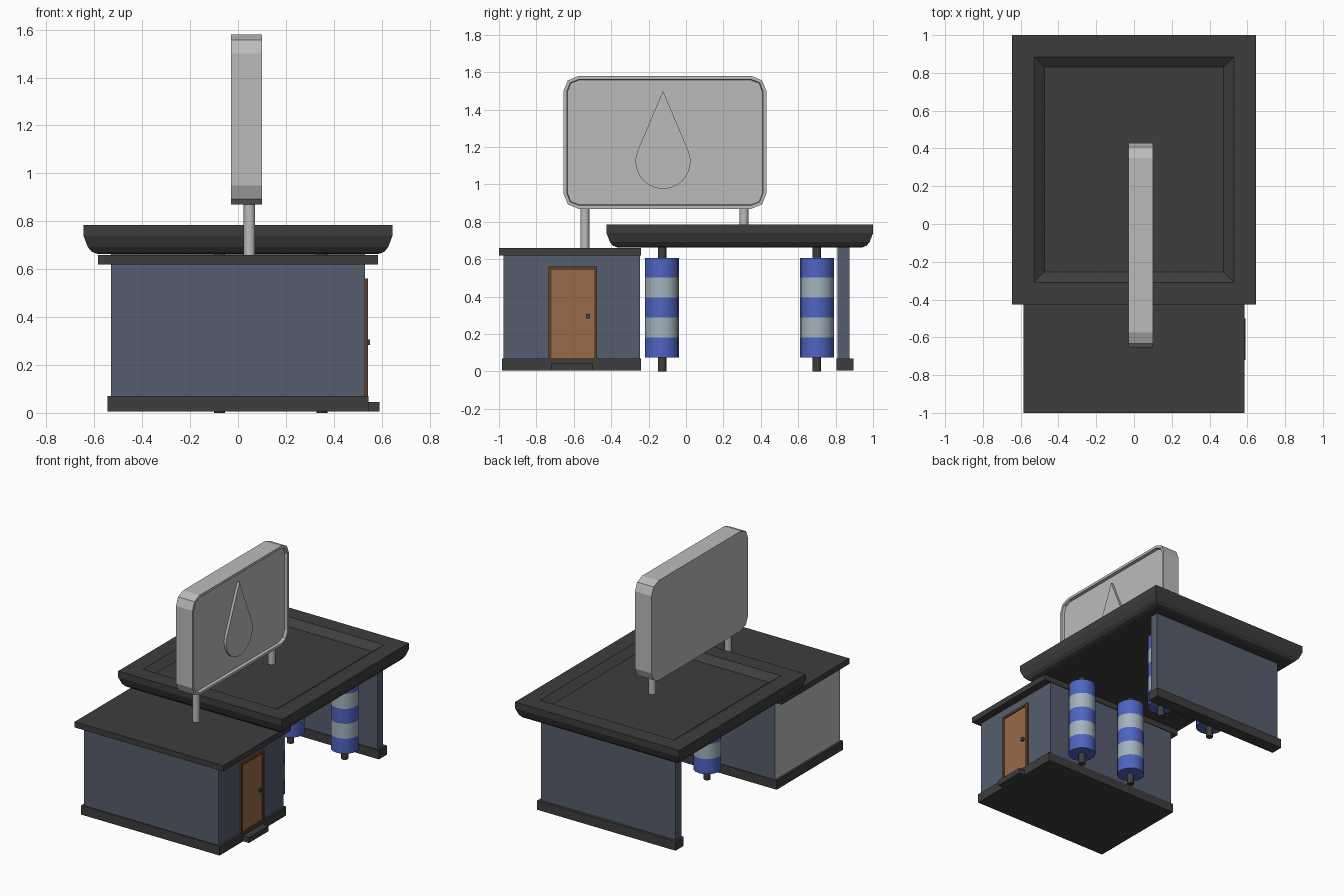
import bpy, bmesh, math
from mathutils import Matrix

if "Cube" in bpy.data.objects:
    bpy.data.objects.remove(bpy.data.objects["Cube"])


def material(name, rgb):
    m = bpy.data.materials.new(name)
    m.use_nodes = True
    m.diffuse_color = (*rgb, 1)
    m.node_tree.nodes["Principled BSDF"].inputs["Base Color"].default_value = (*rgb, 1)
    return m


DARK = material("dark trim", (0.047, 0.047, 0.047))
WALL = material("slate wall", (0.09, 0.109, 0.156))
GREY = material("light grey", (0.5, 0.5, 0.5))
DOOR = material("door wood", (0.32, 0.147, 0.069))
FRAME = material("frame wood", (0.12, 0.05, 0.02))
BLUE = material("brush blue", (0.077, 0.127, 0.54))
PALE = material("brush pale", (0.37, 0.45, 0.51))
KNOB = material("knob steel", (0.04, 0.07, 0.11))


def finish(name, bm, *mats):
    bmesh.ops.recalc_face_normals(bm, faces=bm.faces)
    me = bpy.data.meshes.new(name)
    bm.to_mesh(me)
    bm.free()
    for m in mats:
        me.materials.append(m)
    ob = bpy.data.objects.new(name, me)
    bpy.context.collection.objects.link(ob)
    return ob


def box_mesh(x, y, z):
    """Box from three (low, high) ranges."""
    bm = bmesh.new()
    bmesh.ops.create_cube(bm, size=1)
    for v in bm.verts:
        v.co = [r[0] if c < 0 else r[1] for c, r in zip(v.co, (x, y, z))]
    return bm


def box(name, x, y, z, mat):
    return finish(name, box_mesh(x, y, z), mat)


def cylinder(name, x, y, z0, z1, r, mat, sides=16):
    bm = bmesh.new()
    bmesh.ops.create_cone(bm, cap_ends=True, segments=sides, radius1=r, radius2=r, depth=z1 - z0,
                          matrix=Matrix.Translation((x, y, (z0 + z1) / 2)))
    ob = finish(name, bm, mat)
    bpy.ops.object.select_all(action='DESELECT')
    ob.select_set(True)
    bpy.context.view_layer.objects.active = ob
    bpy.ops.object.shade_smooth_by_angle(angle=math.radians(35))
    return ob


# Office: walls with one plain grey side, plinth, roof and step
bm = box_mesh((-0.53, 0.53), (-0.975, -0.245), (0.07, 0.62))
bm.normal_update()
for f in bm.faces:
    f.material_index = int(f.normal.x < -0.5)
finish("office_walls", bm, WALL, GREY)
box("office_plinth", (-0.545, 0.545), (-0.985, -0.24), (0.005, 0.07), DARK)
box("office_roof", (-0.585, 0.585), (-1, -0.24), (0.62, 0.66), DARK)
box("door_step", (0.54, 0.59), (-0.72, -0.5), (0.005, 0.045), DARK)

# Door with frame and knob
box("door", (0.52, 0.534), (-0.722, -0.49), (0.07, 0.545), DOOR)
for name, y, z in (("door_jamb_front", (-0.735, -0.72), (0.07, 0.56)),
                   ("door_jamb_back", (-0.492, -0.477), (0.07, 0.56)),
                   ("door_lintel", (-0.72, -0.492), (0.543, 0.56))):
    box(name, (0.52, 0.542), y, z, FRAME)
box("door_knob", (0.53, 0.55), (-0.535, -0.513), (0.284, 0.306), KNOB)

# Rear supporting wall
box("rear_wall", (-0.53, 0.53), (0.81, 0.875), (0.07, 0.67), WALL)
box("rear_wall_plinth", (-0.545, 0.545), (0.805, 0.895), (0.005, 0.07), DARK)

# Canopy: rectangular rings lofted from the underside to the sunken top
bm = bmesh.new()
rings = []
for inset, z in ((0.06, 0.663), (0.035, 0.672), (0.018, 0.692), (0, 0.74),
                 (0, 0.785), (0.115, 0.785), (0.17, 0.745)):
    x, lo, hi = 0.645 - inset, -0.425 + inset, 1 - inset
    rings.append([bm.verts.new((sx, sy, z)) for sx, sy in
                  ((-x, lo), (x, lo), (x, hi), (-x, hi))])
for a, b in zip(rings, rings[1:]):
    for i in range(4):
        j = (i + 1) % 4
        bm.faces.new((a[i], a[j], b[j], b[i]))
bm.faces.new(rings[0])
bm.faces.new(rings[-1])
finish("canopy", bm, DARK)

# Striped brushes on dark spindles
BANDS, LOW, HIGH = 5, 0.075, 0.608
step = (HIGH - LOW) / BANDS
for i, x in enumerate((-0.077, 0.35)):
    for j, y in enumerate((-0.128, 0.70)):
        tag = f"{i + 1}_{j + 1}"
        cylinder("spindle_" + tag, x, y, 0, 0.67, 0.023, DARK, 12)
        bm = bmesh.new()
        levels = []
        for k in range(BANDS + 1):
            ring = bmesh.ops.create_circle(bm, segments=16, radius=0.091, matrix=Matrix.Translation(
                (x, y, LOW + k * step)), cap_ends=k in (0, BANDS))["verts"]
            levels.append(ring)
        for k, (a, b) in enumerate(zip(levels, levels[1:])):
            for s in range(16):
                t = (s + 1) % 16
                f = bm.faces.new((a[s], a[t], b[t], b[s]))
                f.material_index = k % 2
        brush = finish("brush_" + tag, bm, BLUE, PALE)
        bpy.ops.object.select_all(action='DESELECT')
        brush.select_set(True)
        bpy.context.view_layer.objects.active = brush
        bpy.ops.object.shade_smooth_by_angle(angle=math.radians(35))

# Sign board: rounded corners and a sunken panel on one side
bm = box_mesh((-0.03, 0.10), (-0.655, 0.43), (0.87, 1.58))
corners = [e for e in bm.edges if abs(e.verts[0].co.x - e.verts[1].co.x) > 0.1]
bmesh.ops.bevel(bm, geom=corners, offset=0.08, segments=2, profile=0.5, affect='EDGES')
bmesh.ops.recalc_face_normals(bm, faces=bm.faces)
panel = [f for f in bm.faces if f.normal.x > 0.9]
bmesh.ops.inset_region(bm, faces=panel, thickness=0.018, depth=0)
bmesh.ops.inset_region(bm, faces=panel, thickness=0.004, depth=-0.02)
finish("sign_board", bm, GREY)

# Raised droplet: an arc closed by a point
bm = bmesh.new()
cy, cz, r, tip = -0.123, 1.124, 0.147, 1.5
start = math.asin(r / (tip - cz))
outline = [(cy, tip)]
for k in range(25):
    a = start - k / 24 * (math.pi + 2 * start)
    outline.append((cy + r * math.cos(a), cz + r * math.sin(a)))
face = bm.faces.new([bm.verts.new((0.07, y, z)) for y, z in outline])
top = bmesh.ops.extrude_face_region(bm, geom=[face])["geom"]
bmesh.ops.translate(bm, verts=[g for g in top if isinstance(g, bmesh.types.BMVert)], vec=(0.028, 0, 0))
finish("sign_droplet", bm, GREY)

# Sign posts
cylinder("sign_post_front", 0.048, -0.54, 0.65, 0.88, 0.024, GREY, 12)
cylinder("sign_post_back", 0.048, 0.31, 0.74, 0.88, 0.024, GREY, 12)
